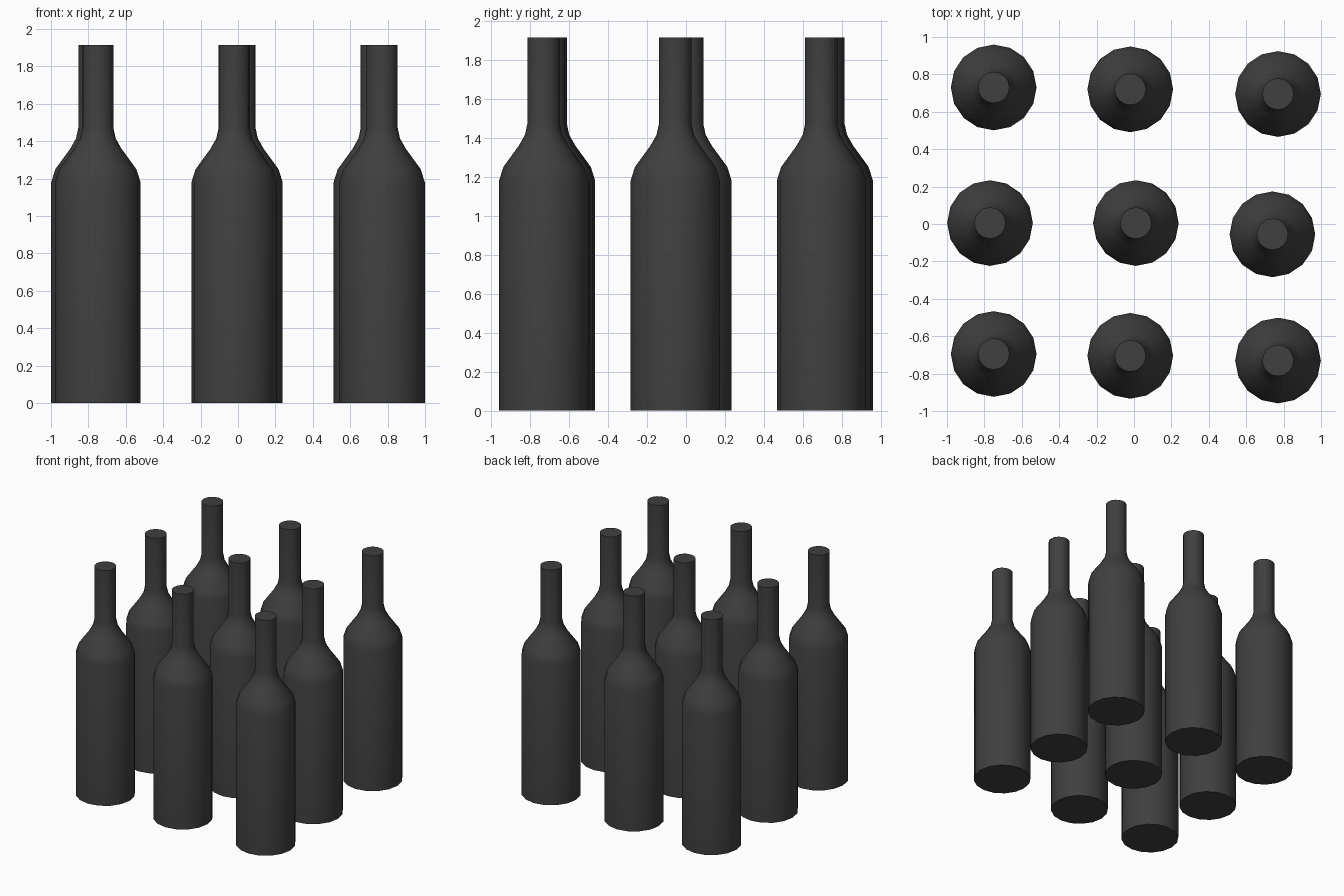
import bpy
import bmesh
from math import cos, sin, tau, radians

cube = bpy.data.objects.get("Cube")
if cube:
    bpy.data.objects.remove(cube, do_unlink=True)

SIDES = 16

# Dark glass colour
glass = bpy.data.materials.new("dark_glass")
colour = (0.05, 0.05, 0.05, 1.0)
glass.use_nodes = True
glass.diffuse_color = colour
glass.node_tree.nodes["Principled BSDF"].inputs["Base Color"].default_value = colour

# Bottle outline from base to mouth: radius, height
PROFILE = [(0.229, 0.0), (0.229, 1.18), (0.207, 1.25), (0.127, 1.36),
           (0.096, 1.415), (0.084, 1.47), (0.084, 1.915)]


def bottle_mesh():
    bm = bmesh.new()
    rings = [[bm.verts.new((r * cos(tau * i / SIDES), r * sin(tau * i / SIDES), z))
              for i in range(SIDES)] for r, z in PROFILE]
    for low, high in zip(rings, rings[1:]):
        for i in range(SIDES):
            j = (i + 1) % SIDES
            bm.faces.new((low[i], low[j], high[j], high[i]))
    # Base and closed mouth
    bm.faces.new(rings[0][::-1])
    bm.faces.new(rings[-1])
    mesh = bpy.data.meshes.new("bottle")
    bm.to_mesh(mesh)
    bm.free()
    mesh.materials.append(glass)
    return mesh


# Three loose rows of three bottles
ROWS = {
    "front": [(-0.75, -0.695), (-0.02, -0.705), (0.77, -0.73)],
    "middle": [(-0.77, 0.005), (0.01, 0.005), (0.74, -0.055)],
    "back": [(-0.75, 0.73), (-0.02, 0.72), (0.77, 0.695)],
}
mesh = bottle_mesh()
bottles = []
for row, places in ROWS.items():
    for side, (x, y) in zip(("right", "centre", "left"), places):
        bottle = bpy.data.objects.new(f"bottle_{row}_{side}", mesh)
        bottle.location = (x, y, 0)
        bpy.context.collection.objects.link(bottle)
        bottles.append(bottle)

# Smooth sides with crisp rims
bpy.ops.object.select_all(action="DESELECT")
bottles[0].select_set(True)
bpy.context.view_layer.objects.active = bottles[0]
bpy.ops.object.shade_smooth_by_angle(angle=radians(40))
